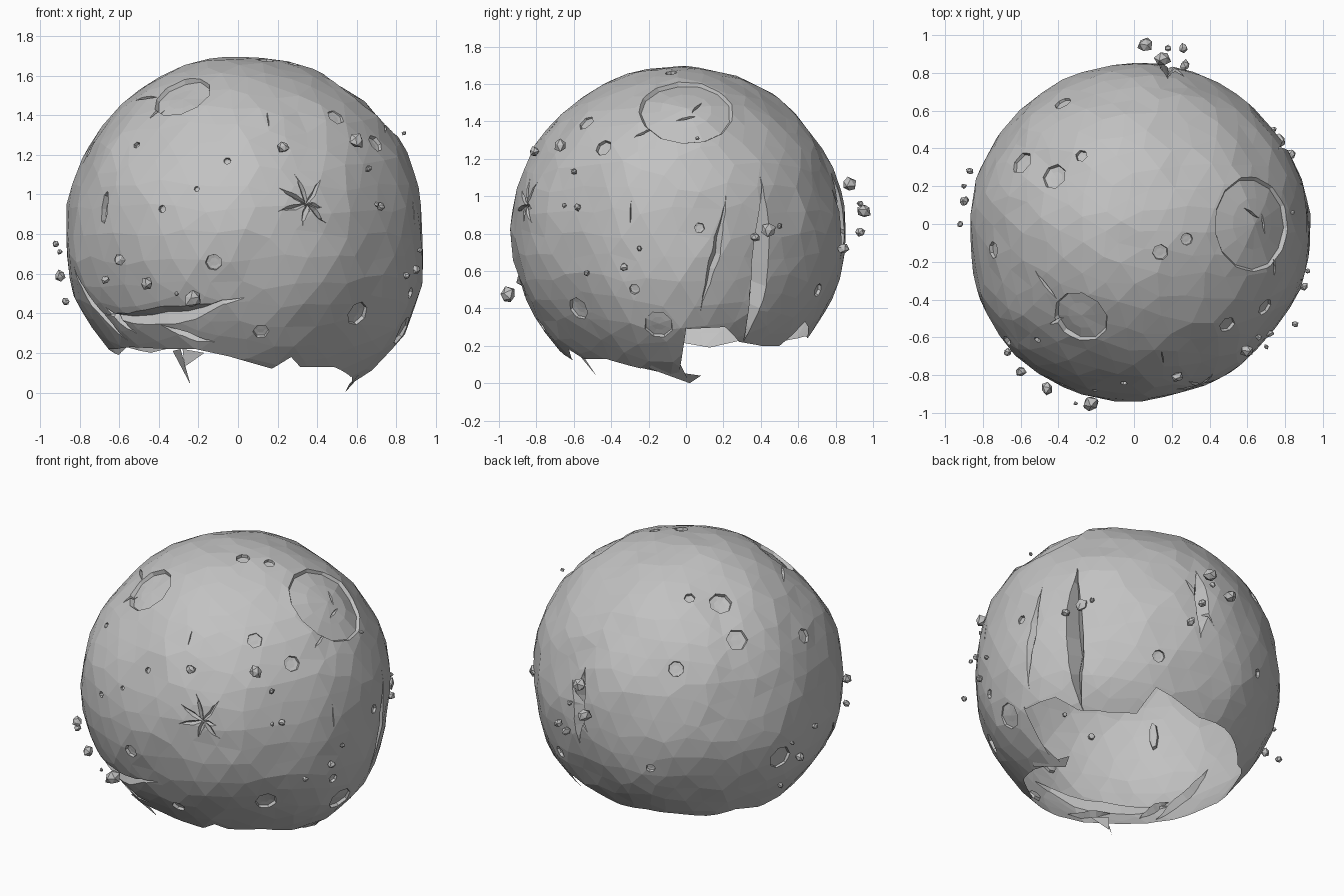
import bpy, bmesh, math, random
from mathutils import Vector, Matrix, noise

random.seed(4)
if "Cube" in bpy.data.objects:
    bpy.data.objects.remove(bpy.data.objects["Cube"])

CENTRE = Vector((0.02, -0.04, 0.8))
stone = bpy.data.materials.new("grey stone")
stone.use_nodes = True
GREY = (0.54, 0.54, 0.54, 1)
stone.diffuse_color = GREY
stone.node_tree.nodes["Principled BSDF"].inputs["Base Color"].default_value = GREY

# Broad swellings of the globe
LUMPS = ((Vector((0.8, 0, -0.6)), 0.07), (Vector((0.8, 0, 0.6)), 0.05), (Vector((-0.7, -0.7, 0)), 0.04))


def surface(d, lift=0.0):
    """Point on (or lifted off) the lumpy globe in direction d."""
    d = d.normalized()
    r = 0.892 + 0.02 * noise.noise(d * 2.5) + 0.011 * noise.noise(d * 7)
    for lump, height in LUMPS:
        r += height * max(0, d.dot(lump)) ** 8
    return CENTRE + d * (r + lift)


def direction(x, y, z):
    return (Vector((x, y, z)) - CENTRE).normalized()


def make_object(name, bm):
    mesh = bpy.data.meshes.new(name)
    bm.to_mesh(mesh)
    bm.free()
    mesh.materials.append(stone)
    ob = bpy.data.objects.new(name, mesh)
    bpy.context.collection.objects.link(ob)
    return ob


def pit(bm, place, radius, depth, sides=7, stretch=1.0):
    """Crater cutter whose floor follows the curve of the globe."""
    d = direction(*place)
    turn = d.to_track_quat("Z", "Y").to_matrix()
    spin = random.uniform(0, 1)
    rings = []
    for size, lift in ((1.05, 0.06), (0.9, -depth), (0.5, -depth * 1.15)):
        ring = []
        for i in range(sides):
            a = spin + i * math.tau / sides
            off = turn @ Vector((math.cos(a), stretch * math.sin(a), 0))
            ring.append(bm.verts.new(surface(d + off * radius * size / 0.9, lift)))
        rings.append(ring)
    top = bm.verts.new(surface(d, 0.06))
    floor = bm.verts.new(surface(d, -depth * 1.15))
    for k in range(sides):
        bm.faces.new((top, rings[0][k - 1], rings[0][k]))
        bm.faces.new((floor, rings[-1][k], rings[-1][k - 1]))
        for r, s in zip(rings, rings[1:]):
            bm.faces.new((r[k], r[k - 1], s[k - 1], s[k]))


def groove(bm, start, end, width, depth, steps=8):
    """V-shaped crack cutter that follows the globe and tapers at both ends."""
    a, b = direction(*start), direction(*end)
    rings = []
    for i in range(steps + 1):
        t = i / steps
        d = a.slerp(b, t)
        side = d.cross(b - a).normalized()
        swell = 0.04 + math.sin(math.pi * t)
        p = surface(d)
        half = side * width * swell / 2
        wobble = side * random.uniform(-0.1, 0.1) * width
        rings.append([bm.verts.new(q) for q in
                      (p + d * 0.04 - half * 1.2, p + d * 0.04 + half * 1.2,
                       p - d * depth * swell + wobble)])
    for r, s in zip(rings, rings[1:]):
        for k in range(3):
            bm.faces.new((r[k], r[k - 1], s[k - 1], s[k]))
    bm.faces.new(rings[0])
    bm.faces.new(reversed(rings[-1]))


# Globe
bm = bmesh.new()
bmesh.ops.create_icosphere(bm, subdivisions=4, radius=1)
for v in bm.verts:
    v.co = surface(v.co + 0.06 * noise.noise_vector(v.co * 9))
shell = make_object("rocky_shell", bm)

# Crater and crack cutters
bm = bmesh.new()
pit(bm, (0.63, 0, 1.46), 0.275, 0.022, 13)
pit(bm, (-0.28, -0.49, 1.49), 0.165, 0.025, 10)
PITS = [(-0.12, -0.9, 0.66, 4.5), (0.12, -0.8, 0.29, 4.5), (0.63, -0.6, 0.38, 7), (0.71, -0.45, 1.27, 5),
        (0.5, -0.54, 1.4, 5), (0.85, -0.15, 0.3, 8), (0.9, 0.07, 0.83, 3), (0.85, -0.27, 0.51, 3),
        (-0.6, 0.33, 1.35, 7), (-0.42, 0.25, 1.5, 7.5), (-0.27, 0.35, 1.52, 3.5), (0.14, -0.15, 1.68, 4.5),
        (0.28, -0.08, 1.66, 3.5), (-0.85, 0.22, 0.59, 8), (-0.4, 0.68, 1.24, 5), (-0.76, -0.14, 1.24, 5),
        (-0.2, -0.85, 1.02, 1.5), (-0.05, -0.8, 1.15, 2), (-0.36, -0.8, 0.92, 2), (-0.5, -0.6, 1.24, 2),
        (0.4, 0.7, 0.5, 4), (-0.3, 0.8, 0.6, 3)]
for x, y, z, size in PITS:
    pit(bm, (x, y, z), size / 100, 0.02, random.choice((6, 7, 8)))
pit(bm, (-0.65, -0.6, 0.93), 0.028, 0.03, 7, 3.2)

CRACKS = [((0.8, 0.42, 1.12), (0.65, 0.31, 0.18), 0.12, 0.1),
          ((0.88, 0.22, 1.02), (0.84, 0.07, 0.38), 0.09, 0.03),
          ((0.18, 0.8, 1.15), (0.17, 0.8, 0.65), 0.11, 0.08),
          ((0.28, 0.8, 1.05), (0.1, 0.8, 0.75), 0.05, 0.06),
          ((-0.82, -0.3, 0.65), (-0.6, -0.5, 0.2), 0.08, 0.05),
          ((-0.72, -0.45, 0.37), (0.03, -0.87, 0.48), 0.15, 0.05),
          ((-0.68, -0.5, 0.44), (-0.55, -0.6, 0.25), 0.06, 0.05),
          ((-0.42, -0.7, 0.34), (-0.1, -0.75, 0.24), 0.06, 0.04),
          ((-0.55, -0.25, 1.5), (-0.38, -0.4, 1.47), 0.03, 0.04),
          ((-0.47, -0.55, 1.4), (-0.36, -0.5, 1.47), 0.03, 0.04),
          ((0.62, -0.25, 1.22), (0.68, -0.15, 1.32), 0.03, 0.03),
          ((0.6, 0.1, 1.55), (0.66, 0.02, 1.42), 0.03, 0.06),
          ((0.68, -0.08, 1.38), (0.66, 0.08, 1.42), 0.05, 0.05),
          ((0.15, -0.7, 1.46), (0.16, -0.75, 1.34), 0.012, 0.03),
          ((0.9, -0.3, 1.0), (0.9, -0.3, 0.84), 0.012, 0.03)]
for crack in CRACKS:
    groove(bm, *crack)

# Star-shaped impact
for i in range(7):
    ang = i * math.tau / 7 + random.uniform(-0.2, 0.2)
    reach = random.uniform(0.1, 0.19)
    groove(bm, (0.35 - 0.04 * math.cos(ang), -0.86, 0.95 - 0.04 * math.sin(ang)),
           (0.35 + reach * math.cos(ang), -0.84, 0.95 + reach * math.sin(ang)), 0.06, 0.025, 4)
bmesh.ops.recalc_face_normals(bm, faces=bm.faces)
cutter = make_object("crater_cutter", bm)
cutter.hide_render = True

mod = shell.modifiers.new("craters", "BOOLEAN")
mod.operation, mod.object, mod.solver, mod.use_self = "DIFFERENCE", cutter, "EXACT", True
cut_mesh = bpy.data.meshes.new_from_object(shell.evaluated_get(bpy.context.evaluated_depsgraph_get()))
shell.modifiers.clear()
shell.data = cut_mesh
bpy.data.objects.remove(cutter)

# Jagged open underside: slice the lower shell into sectors and trim each one
RIM = [(-95, 0.18), (-75, 0.12), (-67, 0.18), (-60, 0.13), (-40, 0.13), (-20, 0.08), (0, 0.04), (3, 0.29),
       (18, 0.3), (27, 0.22), (40, 0.2), (55, 0.2), (63, 0.33), (76, 0.28), (88, 0.24), (105, 0.25),
       (120, 0.23), (135, 0.2), (150, 0.23), (165, 0.19), (180, 0.22), (200, 0.22), (215, 0.23),
       (235, 0.22), (250, 0.22)]


def angle_of(p):
    return (math.degrees(math.atan2(p.y - CENTRE.y, p.x - CENTRE.x)) + 95) % 360 - 95


def bisect(bm, faces, point, normal):
    geom = set(faces)
    for f in faces:
        geom.update(f.edges, f.verts)
    bmesh.ops.bisect_plane(bm, geom=list(geom), dist=1e-5, plane_co=point, plane_no=normal)


def low_faces(bm):
    return [f for f in bm.faces if min(v.co.z for v in f.verts) < 0.4]


bm = bmesh.new()
bm.from_mesh(shell.data)
for az, z in RIM:
    a = math.radians(az)
    ray = Vector((math.cos(a), math.sin(a), 0))
    near = [f for f in low_faces(bm) if (f.calc_center_median() - CENTRE).dot(ray) > -0.05]
    bisect(bm, near, CENTRE, Vector((-ray.y, ray.x, 0)))
for (a0, z0), (a1, z1) in zip(RIM, RIM[1:] + [(RIM[0][0] + 360, RIM[0][1])]):
    ends = []
    for az, z in ((a0, z0), (a1, z1)):
        reach = math.sqrt(0.81 - (z - CENTRE.z) ** 2)
        a = math.radians(az)
        ends.append(Vector((CENTRE.x + reach * math.cos(a), CENTRE.y + reach * math.sin(a), z)))
    mid = math.radians((a0 + a1) / 2)
    normal = (ends[1] - ends[0]).cross(Vector((math.cos(mid), math.sin(mid), 0)))
    if normal.z < 0:
        normal.negate()

    def sector():
        return [f for f in low_faces(bm) if a0 < angle_of(f.calc_center_median()) < a1]

    bisect(bm, sector(), ends[0], normal)
    waste = [f for f in sector() if (f.calc_center_median() - ends[0]).dot(normal) < 0]
    bmesh.ops.delete(bm, geom=waste, context="FACES")
bm.to_mesh(shell.data)
bm.free()
shell.data.shade_flat()


# Hanging shards on the lower edge
def shard(name, *points):
    bm = bmesh.new()
    bm.faces.new([bm.verts.new(p) for p in points])
    make_object(name, bm)


shard("front_shard", (-0.33, -0.62, 0.21), (-0.29, -0.6, 0.22), (-0.24, -0.48, 0.04))
shard("small_shard", (-0.28, -0.56, 0.22), (-0.17, -0.6, 0.2), (-0.27, -0.55, 0.13))
shard("side_shard", (0.56, 0.08, 0.04), (0.6, -0.2, 0.08), (0.72, -0.08, 0.2), (0.54, 0.02, 0.0))

# Floating debris: x, y, z, size in hundredths
DEBRIS = [(-0.92, 0, 0.75, 2), (-0.9, 0.12, 0.59, 3), (-0.87, 0.28, 0.46, 2), (-0.9, 0.2, 0.71, 1.5),
          (-0.23, -0.95, 0.47, 4.7), (-0.46, -0.87, 0.55, 3.5), (-0.6, -0.78, 0.67, 3), (-0.67, -0.68, 0.57, 2.3),
          (-0.31, -0.95, 0.5, 1.2), (0.06, 0.95, 0.92, 4.2), (0.15, 0.87, 1.06, 4.2), (0.26, 0.93, 0.81, 2.7),
          (0.27, 0.84, 0.72, 3), (0.18, 0.93, 0.96, 1.8), (0.77, 0.44, 0.82, 4), (0.83, 0.37, 0.78, 2.6),
          (0.74, 0.5, 0.84, 1.6), (0.83, 0.3, 0.7, 1.8), (0.9, -0.33, 0.62, 2.3), (0.92, -0.25, 0.72, 1.5),
          (0.85, -0.53, 0.59, 2), (0.6, -0.67, 1.27, 3.8), (0.23, -0.81, 1.24, 3), (0.66, -0.6, 1.13, 1.8),
          (0.72, -0.58, 0.94, 2.2), (0.7, -0.65, 0.95, 1.5), (0.84, 0.06, 1.31, 1.3), (0.04, -0.92, 0.8, 1.3)]
for i, (x, y, z, size) in enumerate(DEBRIS):
    bm = bmesh.new()
    bmesh.ops.create_icosphere(bm, subdivisions=1, radius=size / 100)
    for v in bm.verts:
        v.co *= random.uniform(0.75, 1.15)
    turn = Matrix.Rotation(random.uniform(0, 6), 4, Vector((1, 2, 3)))
    bmesh.ops.transform(bm, matrix=Matrix.Translation((x, y, z)) @ turn, verts=bm.verts)
    make_object(f"floating_rock_{i + 1}", bm)
